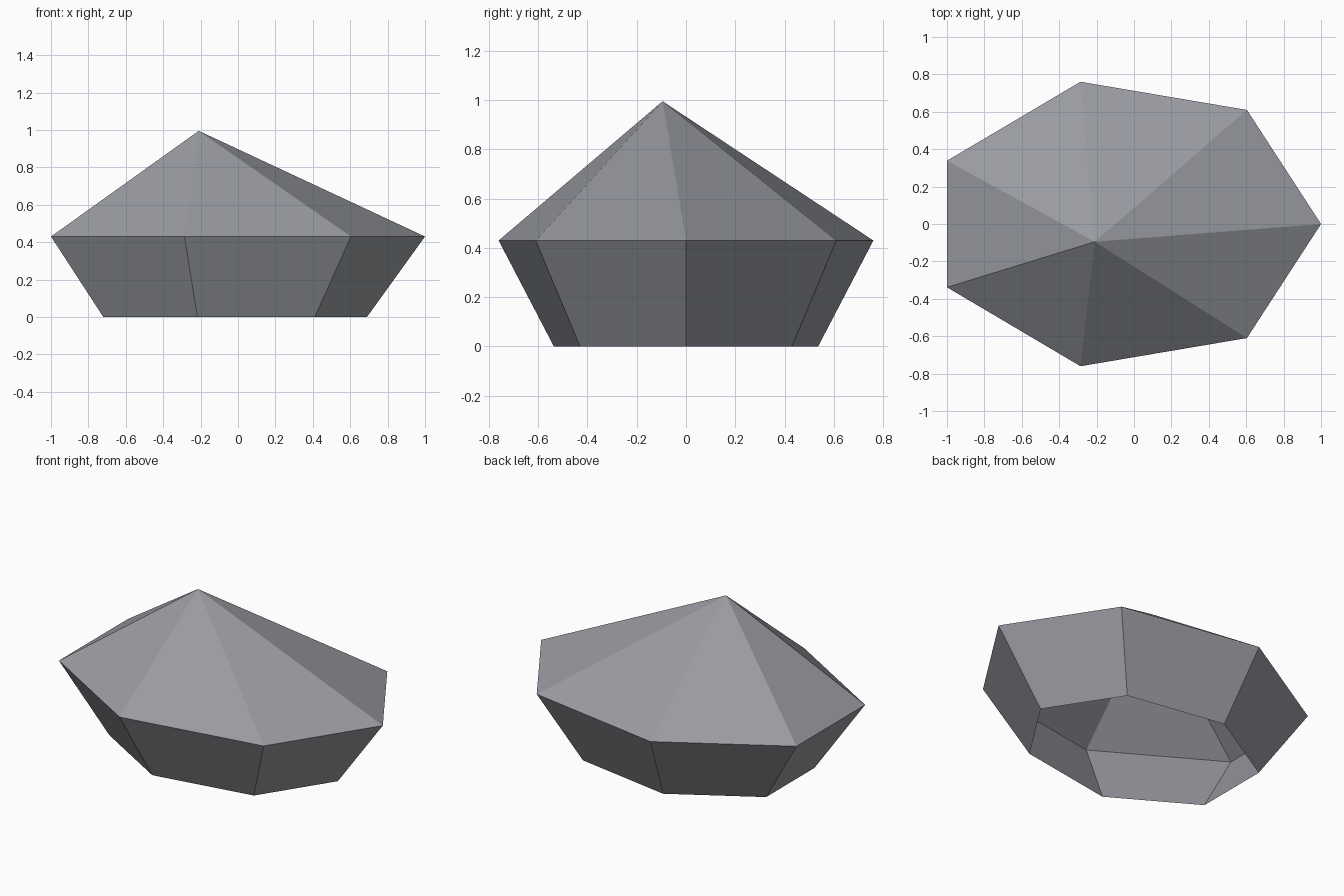
import bpy
import bmesh
from math import cos, sin, tau

SIDES = 7
CENTRE_X = -0.052
RADIUS_X, RADIUS_Y = 1.052, 0.78
BASE_SCALE = 0.705
EAVES_Z = 0.43
APEX = (-0.21, -0.095, 0.995)

cube = bpy.data.objects.get("Cube")
if cube:
    bpy.data.objects.remove(cube, do_unlink=True)

# Single stone grey
grey = bpy.data.materials.new("stone_grey")
colour = (0.32, 0.33, 0.36, 1.0)
grey.diffuse_color = colour
grey.use_nodes = True
grey.node_tree.nodes["Principled BSDF"].inputs["Base Color"].default_value = colour


def ring(bm, scale, z):
    """Stretched heptagon with one corner pointing along +x."""
    angles = [tau * i / SIDES for i in range(SIDES)]
    return [bm.verts.new((CENTRE_X + RADIUS_X * scale * cos(a),
                          RADIUS_Y * scale * sin(a), z)) for a in angles]


def finish(bm, name):
    mesh = bpy.data.meshes.new(name)
    bm.to_mesh(mesh)
    bm.free()
    mesh.materials.append(grey)
    obj = bpy.data.objects.new(name, mesh)
    bpy.context.collection.objects.link(obj)


# Flared wall, open underneath
bm = bmesh.new()
low = ring(bm, BASE_SCALE, 0)
high = ring(bm, 1, EAVES_Z)
for i in range(SIDES):
    j = (i + 1) % SIDES
    bm.faces.new((low[i], low[j], high[j], high[i]))
finish(bm, "flared_wall")

# Faceted roof with an off-centre peak
bm = bmesh.new()
eaves = ring(bm, 1, EAVES_Z)
peak = bm.verts.new(APEX)
for i in range(SIDES):
    bm.faces.new((eaves[i], eaves[(i + 1) % SIDES], peak))
finish(bm, "peaked_roof")
